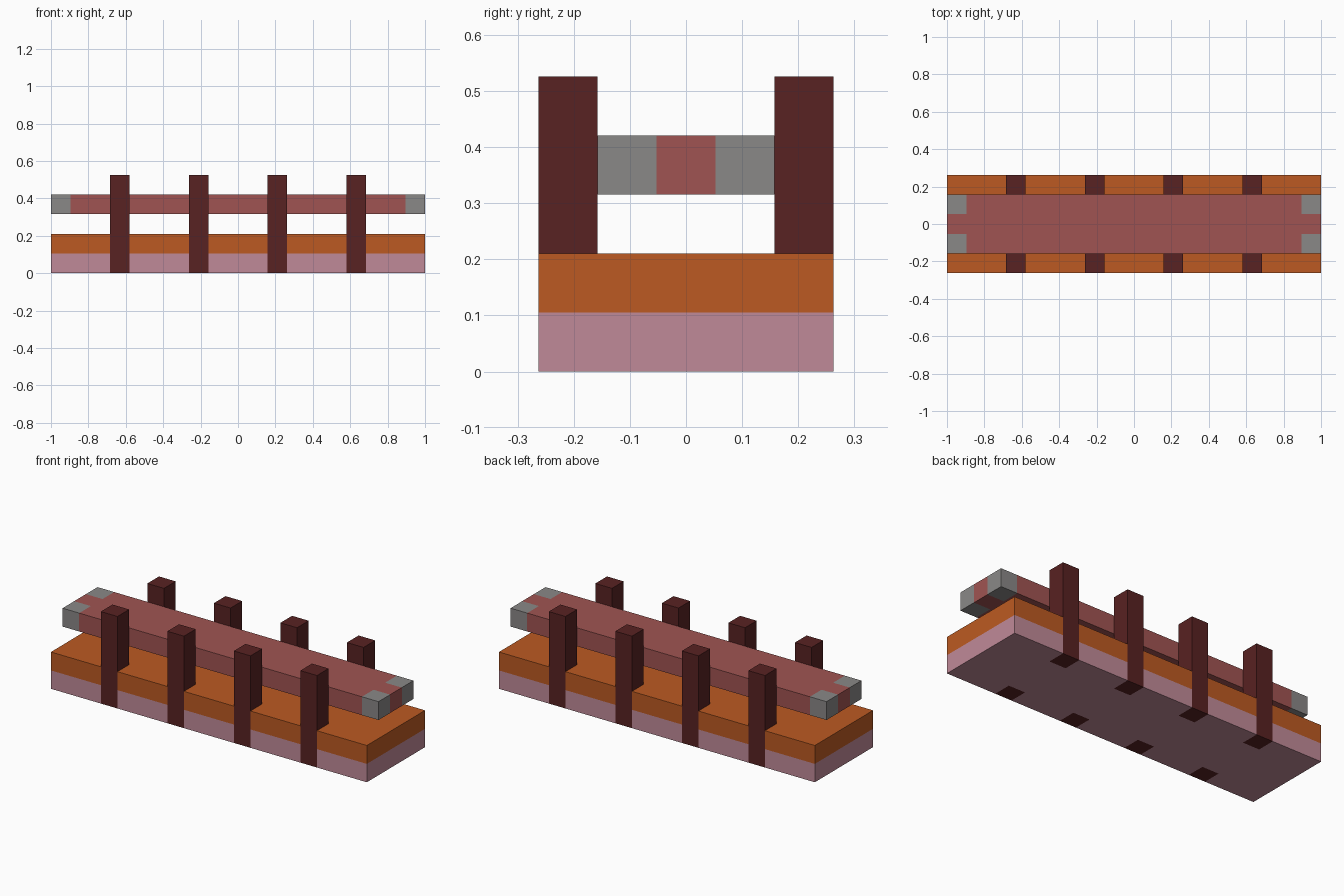
import bpy
import bmesh

cube = bpy.data.objects.get("Cube")
if cube:
    bpy.data.objects.remove(cube, do_unlink=True)

U = 2 / 19                      # block size: the model is 19 blocks long
LENGTH, WIDTH = 9.5, 2.5        # half sizes of the base, in blocks
POST_X = (-6, -2, 2, 6)


def linear(c):
    c /= 255
    return c / 12.92 if c <= 0.04045 else ((c + 0.055) / 1.055) ** 2.4


def material(name, *rgb):
    colour = [linear(c) for c in rgb] + [1]
    mat = bpy.data.materials.new(name)
    mat.use_nodes = True
    mat.diffuse_color = colour
    bsdf = mat.node_tree.nodes["Principled BSDF"]
    bsdf.inputs["Base Color"].default_value = colour
    bsdf.inputs["Roughness"].default_value = 0.9
    return mat


pink = material("dusty pink", 192, 138, 152)
orange = material("burnt orange", 188, 90, 34)
red = material("brick red", 160, 84, 82)
maroon = material("dark maroon", 88, 34, 34)
grey = material("grey", 138, 136, 135)


def prism(name, outline, bottom, top, mat):
    """Extrude a counter-clockwise outline, in blocks, from bottom to top."""
    bm = bmesh.new()
    face = bm.faces.new([bm.verts.new((x * U, y * U, bottom * U)) for x, y in outline])
    result = bmesh.ops.extrude_face_region(bm, geom=[face], use_keep_orig=True)
    verts = [v for v in result["geom"] if isinstance(v, bmesh.types.BMVert)]
    bmesh.ops.translate(bm, verts=verts, vec=(0, 0, (top - bottom) * U))
    bmesh.ops.recalc_face_normals(bm, faces=bm.faces)
    mesh = bpy.data.meshes.new(name)
    bm.to_mesh(mesh)
    bm.free()
    mesh.materials.append(mat)
    obj = bpy.data.objects.new(name, mesh)
    bpy.context.collection.objects.link(obj)
    return obj


def block(name, x, y, bottom, top, mat):
    """One-block-wide square column centred on x, y."""
    h = 0.5
    corners = [(x - h, y - h), (x + h, y - h), (x + h, y + h), (x - h, y + h)]
    return prism(name, corners, bottom, top, mat)


def both_sides(edge):
    """Close a front edge with its half-turned copy."""
    return edge + [(-x, -y) for x, y in edge]


# Two base layers, notched where the posts pass through
base_edge = [(-LENGTH, -WIDTH)]
for x in POST_X:
    base_edge += [(x - 0.5, -WIDTH), (x - 0.5, 1 - WIDTH),
                  (x + 0.5, 1 - WIDTH), (x + 0.5, -WIDTH)]
base_edge.append((LENGTH, -WIDTH))
prism("lower_base", both_sides(base_edge), 0, 1, pink)
prism("upper_base", both_sides(base_edge), 1, 2, orange)

# Raised plank, stepped in at its four corners
plank_edge = [(-LENGTH, -0.5), (1 - LENGTH, -0.5), (1 - LENGTH, -1.5),
              (LENGTH - 1, -1.5), (LENGTH - 1, -0.5), (LENGTH, -0.5)]
prism("plank", both_sides(plank_edge), 3, 4, red)

# Posts and plank corner caps on both sides
for side, y in (("front", -1), ("back", 1)):
    for i, x in enumerate(POST_X, 1):
        block(f"{side}_post_{i}", x, 2 * y, 0, 5, maroon)
    for end, x in (("right", -9), ("left", 9)):
        block(f"{side}_{end}_plank_cap", x, y, 3, 4, grey)
